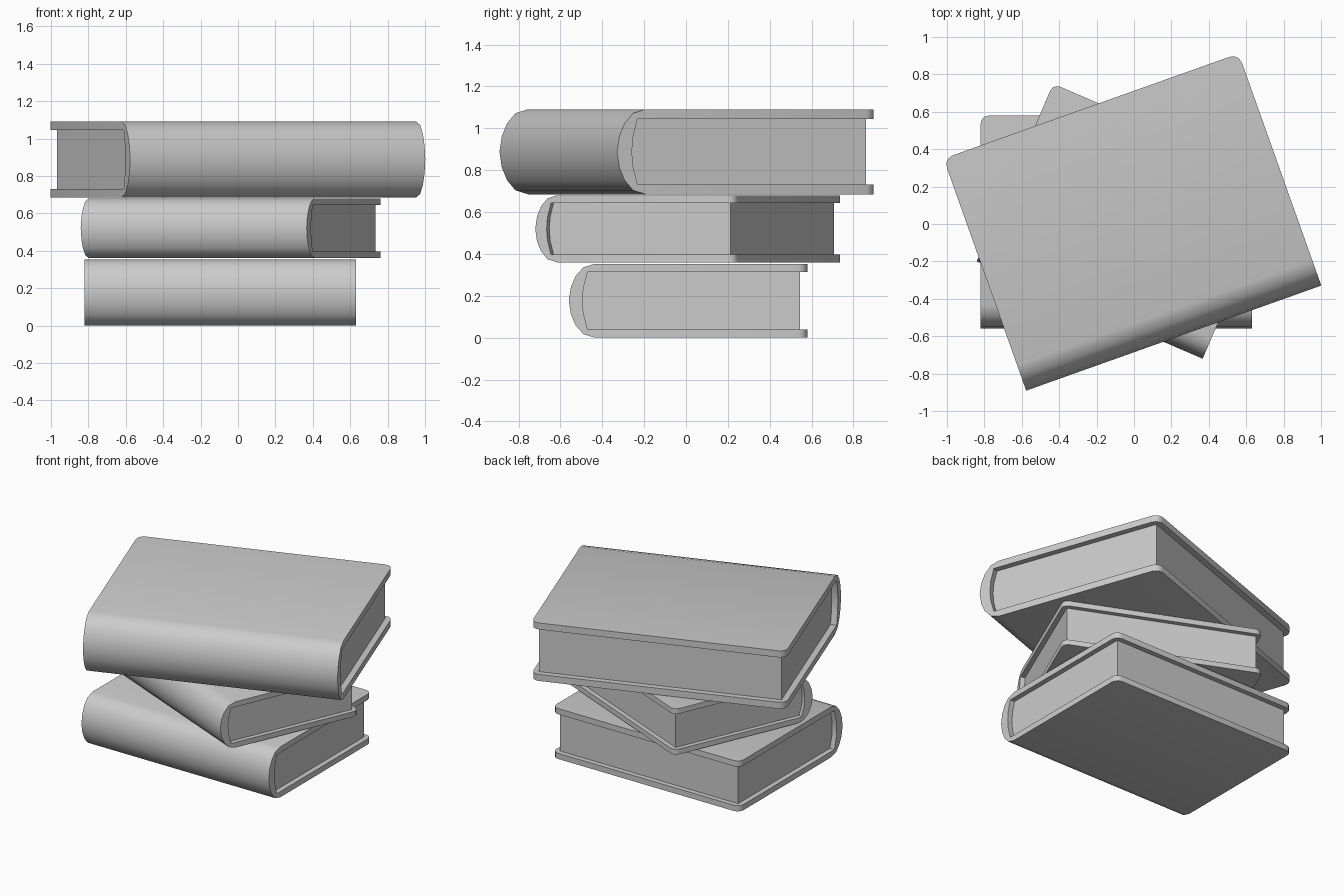
import bpy, bmesh, math

if "Cube" in bpy.data.objects:
    bpy.data.objects.remove(bpy.data.objects["Cube"])

W, D, H, T = 1.45, 1.14, 0.353, 0.04     # base book: width, depth, height, board thickness
INSET = 0.035                            # pages sit back from the boards
C = H / 2

# upper half of the spine curves as (y, height above the middle)
OUTER = [(0.0, 0.0), (0.010, 0.065), (0.033, 0.118), (0.070, 0.160), (0.125, C)]
INNER = [(0.065, 0.0), (0.070, 0.060), (0.090, C - T)]


def mirrored(half):
    """Full curve from bottom to top, from its upper half."""
    return [(y, C - z) for y, z in reversed(half[1:])] + [(y, C + z) for y, z in half]


def extrude(name, profile, width, round_at=None):
    bm = bmesh.new()
    face = bm.faces.new([bm.verts.new((-width / 2, y, z)) for y, z in profile])
    res = bmesh.ops.extrude_face_region(bm, geom=[face], use_keep_orig=True)
    moved = [g for g in res["geom"] if isinstance(g, bmesh.types.BMVert)]
    bmesh.ops.translate(bm, verts=moved, vec=(width, 0, 0))
    if round_at is not None:
        # round the outer corners of the boards
        edges = [e for e in bm.edges
                 if all(abs(v.co.y - round_at) < 1e-4 for v in e.verts)
                 and abs(e.verts[0].co.x - e.verts[1].co.x) < 1e-4]
        bmesh.ops.bevel(bm, geom=edges, offset=0.045, segments=3, profile=0.5,
                        affect='EDGES')
    bmesh.ops.recalc_face_normals(bm, faces=bm.faces)
    mesh = bpy.data.meshes.new(name)
    bm.to_mesh(mesh)
    bm.free()
    for p in mesh.polygons:
        p.use_smooth = True
    mesh.set_sharp_from_angle(angle=math.radians(40))
    obj = bpy.data.objects.new(name, mesh)
    bpy.context.collection.objects.link(obj)
    return obj


def book(name, loc, angle, scale):
    outer, inner = mirrored(OUTER), mirrored(INNER)
    # cover: C-shaped section, boards joined by the rounded spine
    section = [(D, 0)] + outer[::1] + [(D, H), (D, H - T)] + inner[::-1] + [(D, T)]
    cover = extrude(name + "_cover", section, W, D)
    # page block fills the inside of the cover
    block = inner + [(D - INSET, H - T), (D - INSET, T)]
    pages = extrude(name + "_pages", block, W - 2 * INSET)
    for o in (cover, pages):
        o.location = loc
        o.rotation_euler.z = math.radians(angle)
        o.scale = scale


book("bottom_book", (-0.095, -0.56, 0.0), 0, (1, 1, 1))
book("middle_book", (-0.237, -0.46, 0.36), -23.3, (0.907, 0.907, 0.907))
book("top_book", (0.2125, -0.61, 0.685), 19.6, (1.155, 1.155, 1.15))
